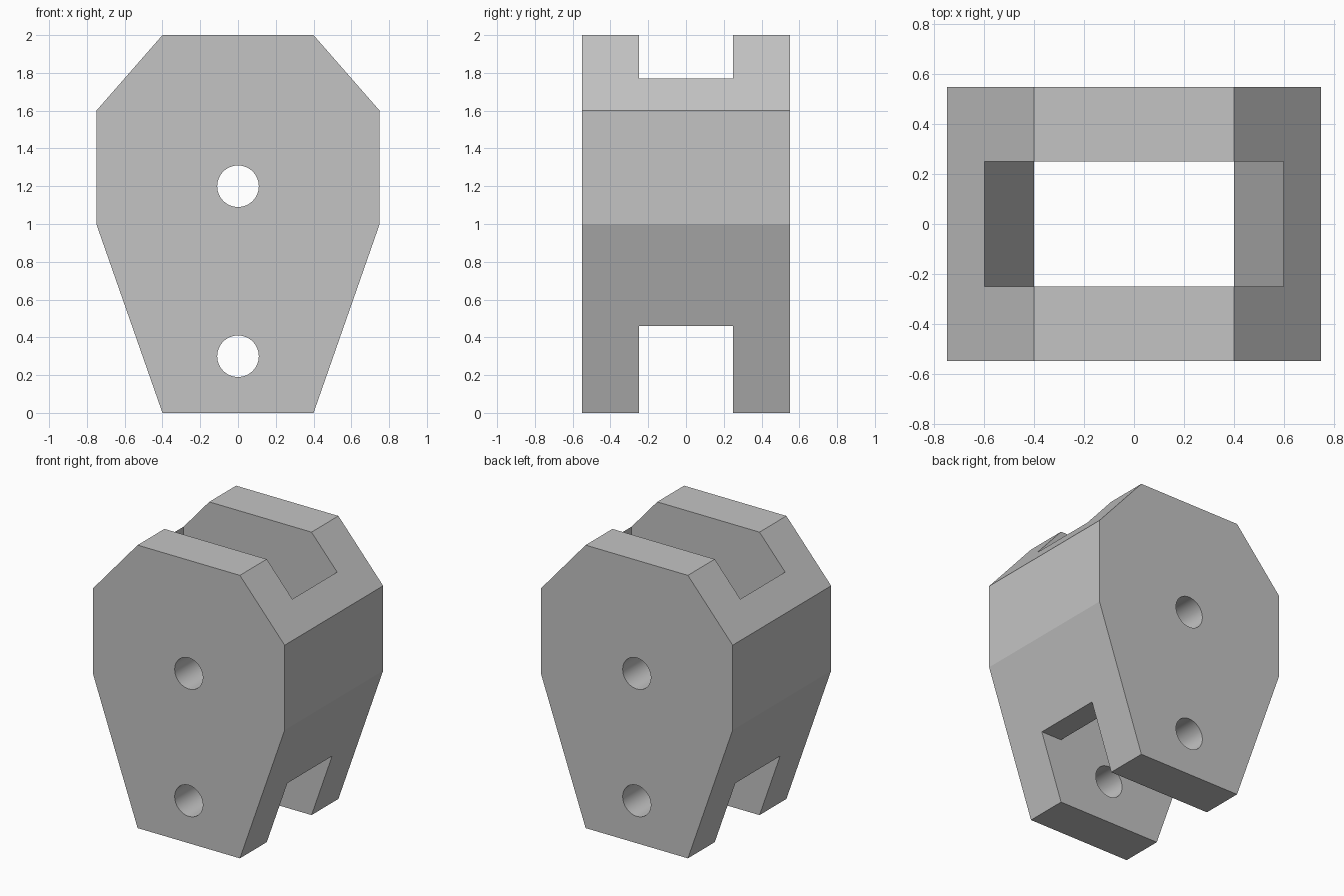
import bpy, bmesh, math

cube = bpy.data.objects.get("Cube")
if cube:
    bpy.data.objects.remove(cube, do_unlink=True)

GREY = (0.55, 0.55, 0.55, 1)
grey = bpy.data.materials.new("plain grey")
grey.use_nodes = True
grey.diffuse_color = GREY
grey.node_tree.nodes["Principled BSDF"].inputs["Base Color"].default_value = GREY


def extrude_profile(name, half, depth):
    """Mirror a right-hand (x, z) outline and extrude it along y."""
    outline = half + [(-x, z) for x, z in reversed(half)]
    bm = bmesh.new()
    face = bm.faces.new([bm.verts.new((x, -depth / 2, z)) for x, z in outline])
    new = bmesh.ops.extrude_face_region(bm, geom=[face])["geom"]
    verts = [g for g in new if isinstance(g, bmesh.types.BMVert)]
    bmesh.ops.translate(bm, verts=verts, vec=(0, depth, 0))
    bmesh.ops.recalc_face_normals(bm, faces=bm.faces)
    mesh = bpy.data.meshes.new(name)
    bm.to_mesh(mesh)
    bm.free()
    mesh.materials.append(grey)
    obj = bpy.data.objects.new(name, mesh)
    bpy.context.collection.objects.link(obj)
    return obj


def cut(target, cutter):
    mod = target.modifiers.new("cut", "BOOLEAN")
    mod.operation = "DIFFERENCE"
    mod.solver = "EXACT"
    mod.object = cutter
    bpy.ops.object.select_all(action="DESELECT")
    bpy.context.view_layer.objects.active = target
    target.select_set(True)
    bpy.ops.object.modifier_apply(modifier=mod.name)
    bpy.data.objects.remove(cutter, do_unlink=True)


# Eight-sided block
block = extrude_profile(
    "block_housing", [(0.4, 0), (0.75, 1), (0.75, 1.6), (0.4, 2)], 1.1)

# Central shaft, open at the top and widening to a full slot at the foot
cut(block, extrude_profile(
    "shaft_cutter",
    [(1, -0.1), (1, 0.46), (0.4, 0.46), (0.6, 1.026), (0.6, 2.1)], 0.5))

# Pin holes through both cheeks
for z in (1.2, 0.3):
    bpy.ops.mesh.primitive_cylinder_add(
        vertices=64, radius=0.11, depth=1.4, location=(0, 0, z),
        rotation=(math.pi / 2, 0, 0))
    pin = bpy.context.object
    pin.name = "pin_cutter"
    pin.data.materials.append(grey)
    cut(block, pin)

bpy.ops.object.select_all(action="DESELECT")
block.select_set(True)
bpy.context.view_layer.objects.active = block
bpy.ops.object.shade_smooth_by_angle(angle=math.radians(10))
